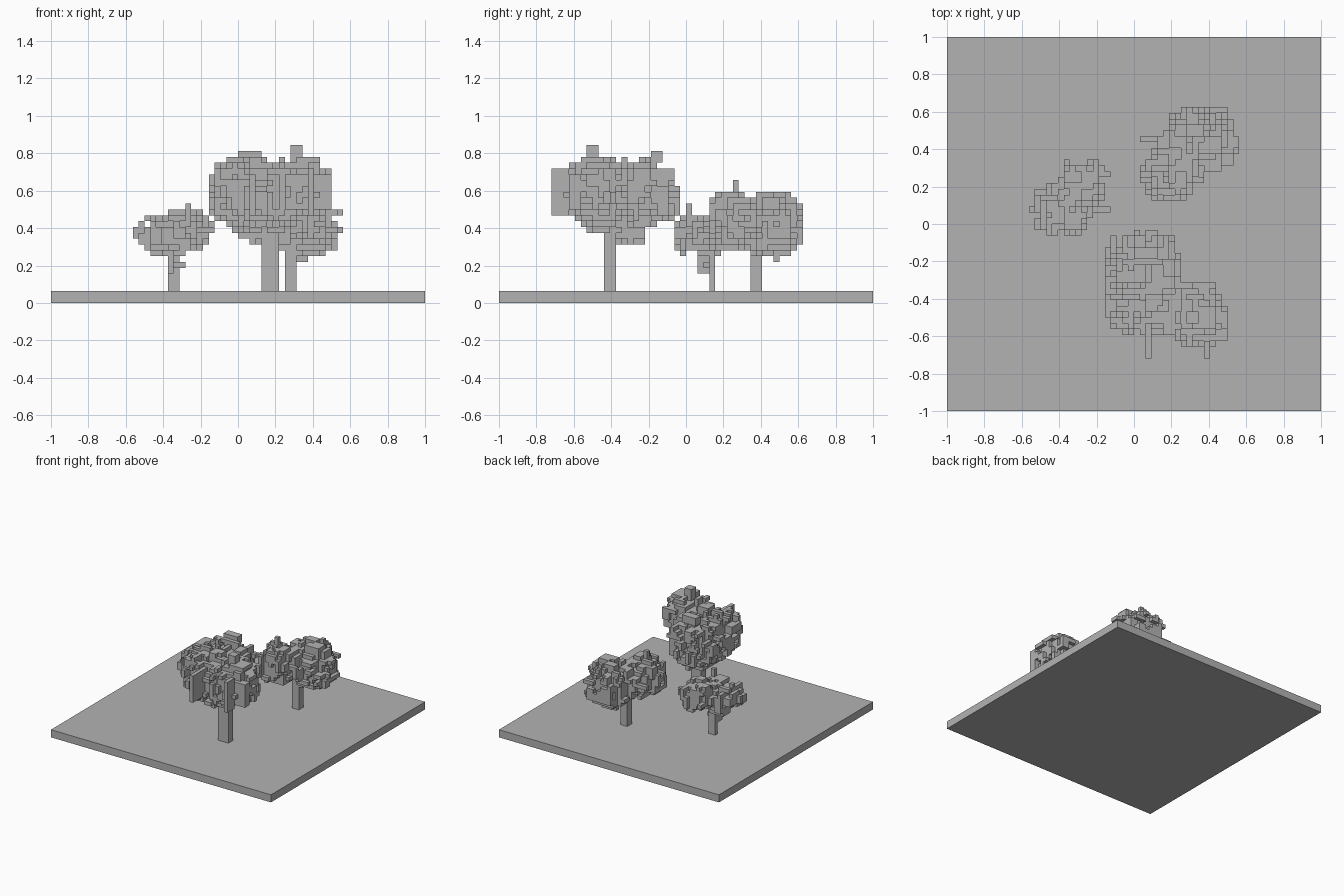
import bpy
import bmesh
import random
from itertools import product
from mathutils import Vector

CELL = 1 / 32  # one block of the voxel grid

old = bpy.data.objects.get("Cube")
if old:
    bpy.data.objects.remove(old, do_unlink=True)

grey = bpy.data.materials.new("plain grey")
grey.use_nodes = True
shade = (0.45, 0.45, 0.45, 1)
grey.diffuse_color = shade
grey.node_tree.nodes["Principled BSDF"].inputs["Base Color"].default_value = shade

SIDES = [Vector(s) for s in ((1, 0, 0), (-1, 0, 0), (0, 1, 0), (0, -1, 0), (0, 0, 1), (0, 0, -1))]


def finish(name, bm):
    mesh = bpy.data.meshes.new(name)
    bm.to_mesh(mesh)
    bm.free()
    mesh.materials.append(grey)
    obj = bpy.data.objects.new(name, mesh)
    bpy.context.collection.objects.link(obj)
    return obj


def box(name, x0, x1, y0, y1, z0, z1):
    """Plain cuboid, given by its limits in grid cells."""
    bm = bmesh.new()
    bmesh.ops.create_cube(bm, size=1)
    low, high = Vector((x0, y0, z0)) * CELL, Vector((x1, y1, z1)) * CELL
    bmesh.ops.scale(bm, vec=high - low, verts=bm.verts)
    bmesh.ops.translate(bm, vec=(low + high) / 2, verts=bm.verts)
    return finish(name, bm)


def cells_in(x0, x1, y0, y1, z0, z1):
    return set(product(range(x0, x1), range(y0, y1), range(z0, z1)))


def neighbours(cell):
    return [tuple(int(c + d) for c, d in zip(cell, s)) for s in SIDES]


def clump(blob, rng):
    """Solid rounded core, and ragged little cuboids around its rim."""
    centre, radius = blob[:3], blob[3:]

    def depth(cell):
        return sum(abs((c + 0.5 - m) / r) ** 3 for c, m, r in zip(cell, centre, radius))

    limits = []
    for m, r in zip(centre, radius):
        limits += [int(m - r) - 2, int(m + r) + 2]
    core, rim = set(), set()
    for cell in sorted(cells_in(*limits)):
        d = depth(cell)
        if d < 0.45:
            core.add(cell)
        elif d < 1 and rng.random() < 0.15:
            size = [rng.choice((1, 1, 2, 3)) for _ in cell]
            for step in product(*map(range, size)):
                part = tuple(c + s - n // 2 for c, s, n in zip(cell, step, size))
                if depth(part) < 1.1:
                    rim.add(part)
    return core, rim


def crown(name, blobs, twigs, seed):
    rng = random.Random(seed)
    kept, loose = set(), set()
    for blob in blobs:
        core, rim = clump(blob, rng)
        kept |= core
        loose |= rim
    for twig in twigs:
        kept |= cells_in(*twig)
    # keep only the rim blocks that hang on to the core
    loose -= kept
    front = list(kept)
    while front:
        for near in neighbours(front.pop()):
            if near in loose:
                loose.remove(near)
                kept.add(near)
                front.append(near)
    # skin the blocks with their exposed faces
    bm = bmesh.new()
    points = {}

    def point(p):
        key = tuple(round(c * 2) for c in p)
        if key not in points:
            points[key] = bm.verts.new(p * CELL)
        return points[key]

    for cell in sorted(kept):
        middle = Vector(cell) + Vector((0.5, 0.5, 0.5))
        for side, near in zip(SIDES, neighbours(cell)):
            if near in kept:
                continue
            u = Vector((side.y, side.z, side.x))
            v = side.cross(u)
            corners = [side + u + v, side - u + v, side - u - v, side + u - v]
            bm.faces.new([point(middle + c / 2) for c in corners])
    return finish(name, bm)


# Ground slab
box("ground_slab", -32, 32, -32, 32, 0, 2)

# Large tree at the front
box("large_tree_trunk", 4, 7, -14, -12, 2, 16)
crown("large_tree_crown",
      [(1.5, -10, 19, 6.5, 9, 5.7), (10.5, -15.5, 20, 5.5, 5.5, 5),
       (4, -14, 18, 6, 5, 6), (3, -10.5, 12, 4, 4, 2)],
      [(2, 3, -23, -17, 15, 22), (8, 16, -20, -18, 16, 22), (12, 13, -23, -20, 15, 23),
       (9, 11, -17, -15, 24, 27), (0, 4, -6, -4, 24, 26)], 3)

# Medium tree at the back left
box("medium_tree_trunk", 8, 10, 11, 13, 2, 13)
crown("medium_tree_crown",
      [(11.5, 14.5, 13.5, 6, 5.5, 5.3), (6, 8, 14.5, 4.5, 4, 4.5), (8, 11, 14, 4.5, 4.5, 4.5)],
      [(1, 5, 14, 15, 14, 15), (5, 6, 8, 9, 17, 21), (9, 12, 15, 16, 7, 10)], 5)

# Small tree on the right
box("small_tree_trunk", -12, -10, 4, 5, 2, 11)
crown("small_tree_crown",
      [(-12, 2.5, 11.5, 5, 4.3, 3.7), (-9, 7, 12.5, 4, 4, 3.5)],
      [(-9, -4, 2, 3, 12, 13), (-9, -8, 0, 1, 13, 17), (-12, -9, 3, 4, 6, 7),
       (-12, -11, 2, 4, 5, 9), (-18, -15, 2, 3, 11, 13), (-7, -6, 8, 11, 12, 15),
       (-6, -4, 8, 9, 12, 14)], 8)
